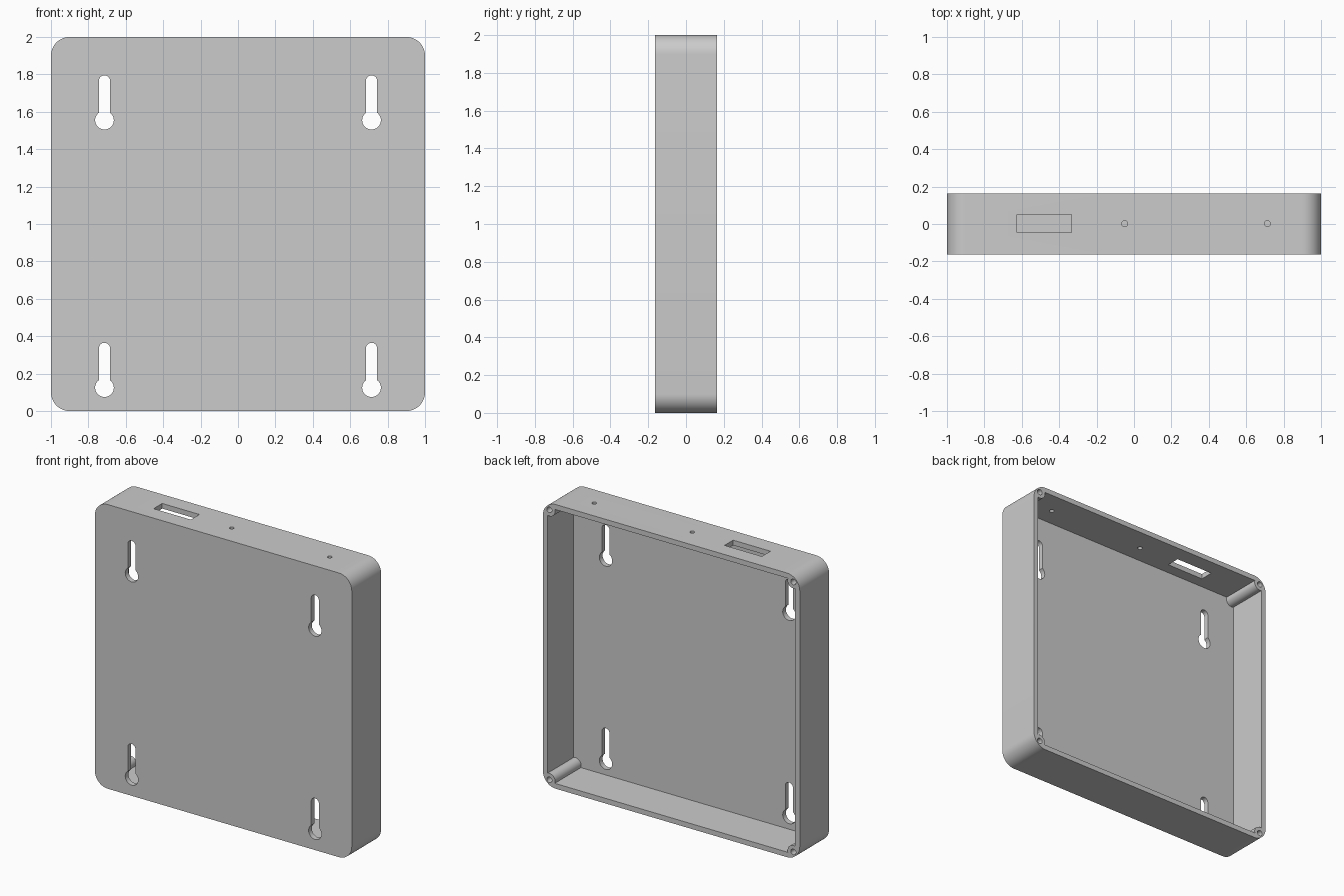
import bpy, bmesh
from math import cos, sin, pi, radians, asin

cube = bpy.data.objects.get("Cube")
if cube:
    bpy.data.objects.remove(cube, do_unlink=True)

DEPTH = 0.163      # half depth of the case
WALL = 0.036
BOSS = 0.95        # corner boss offset from the middle
MID = 1.0          # height of the middle

grey = bpy.data.materials.new("light_grey_plastic")
grey.use_nodes = True
grey.diffuse_color = (0.6, 0.6, 0.6, 1)
grey.node_tree.nodes["Principled BSDF"].inputs["Base Color"].default_value = (0.6, 0.6, 0.6, 1)


def arc(cx, cy, r, start, end, steps):
    return [(cx + r * cos(start + (end - start) * i / steps),
             cy + r * sin(start + (end - start) * i / steps)) for i in range(steps + 1)]


def circle(cx, cy, r, steps=32):
    return arc(cx, cy, r, 0, 2 * pi, steps)[:-1]


def rect(cx, cy, w, h):
    return [(cx + sx * w / 2, cy + sy * h / 2)
            for sx, sy in ((-1, -1), (1, -1), (1, 1), (-1, 1))]


def prism(name, outline, a, b, axis="y"):
    """Extrude a flat outline from a to b along the y or z axis."""
    bm = bmesh.new()
    place = (lambda u, v: (u, a, v)) if axis == "y" else (lambda u, v: (u, v, a))
    face = bm.faces.new([bm.verts.new(place(u, v)) for u, v in outline])
    new = bmesh.ops.extrude_face_region(bm, geom=[face])["geom"]
    move = (0, b - a, 0) if axis == "y" else (0, 0, b - a)
    bmesh.ops.translate(bm, vec=move, verts=[g for g in new if isinstance(g, bmesh.types.BMVert)])
    bmesh.ops.recalc_face_normals(bm, faces=bm.faces)
    mesh = bpy.data.meshes.new(name)
    bm.to_mesh(mesh)
    bm.free()
    mesh.materials.append(grey)
    obj = bpy.data.objects.new(name, mesh)
    bpy.context.collection.objects.link(obj)
    return obj


def cut(target, cutter):
    """Subtract the cutter and remove it."""
    mod = target.modifiers.new("cut", "BOOLEAN")
    mod.operation, mod.solver, mod.object = "DIFFERENCE", "EXACT", cutter
    bpy.ops.object.select_all(action="DESELECT")
    bpy.context.view_layer.objects.active = target
    target.select_set(True)
    bpy.ops.object.modifier_apply(modifier=mod.name)
    bpy.data.objects.remove(cutter, do_unlink=True)


# Case body with rounded corners
R = 0.1
outline = []
for i, (sx, sz) in enumerate(((1, 1), (-1, 1), (-1, -1), (1, -1))):
    outline += arc(sx * (1 - R), MID + sz * (1 - R), R, i * pi / 2, (i + 1) * pi / 2, 12)
case = prism("wall_mount_case", outline, -DEPTH, DEPTH)

# Cavity open at the back, leaving round screw bosses in the corners
corners = [(sx * BOSS, MID + sz * BOSS) for sx in (-1, 1) for sz in (-1, 1)]
inner = 2 - 2 * WALL
cavity = prism("cavity_cutter", rect(0, MID, inner, inner), -DEPTH + WALL, DEPTH + 0.1)
for x, z in corners:
    cut(cavity, prism("boss_cutter", circle(x, z, 0.045), -DEPTH, DEPTH + 0.2))
cut(case, cavity)

# Screw holes in the bosses
for x, z in corners:
    cut(case, prism("screw_cutter", circle(x, z, 0.02, 24), 0, DEPTH + 0.1))

# Keyhole hangers through the front panel
BIG, SLOT = 0.05, 0.03
a = asin(SLOT / BIG)
for x in (-0.714, 0.714):
    for z in (0.125, 1.555):
        keyhole = arc(x, z, BIG, pi / 2 + a, 2.5 * pi - a, 28) + arc(x, z + 0.21, SLOT, 0, pi, 14)
        cut(case, prism("keyhole_cutter", keyhole, -DEPTH - 0.1, -DEPTH + WALL + 0.02))

# Connector opening and small holes in the top wall
for hole in (rect(-0.48, 0.002, 0.29, 0.096), circle(-0.05, 0.002, 0.016, 24),
             circle(0.713, 0.002, 0.016, 24)):
    cut(case, prism("top_cutter", hole, 2 - WALL - 0.03, 2.1, "z"))

bpy.ops.object.shade_smooth_by_angle(angle=radians(30))
